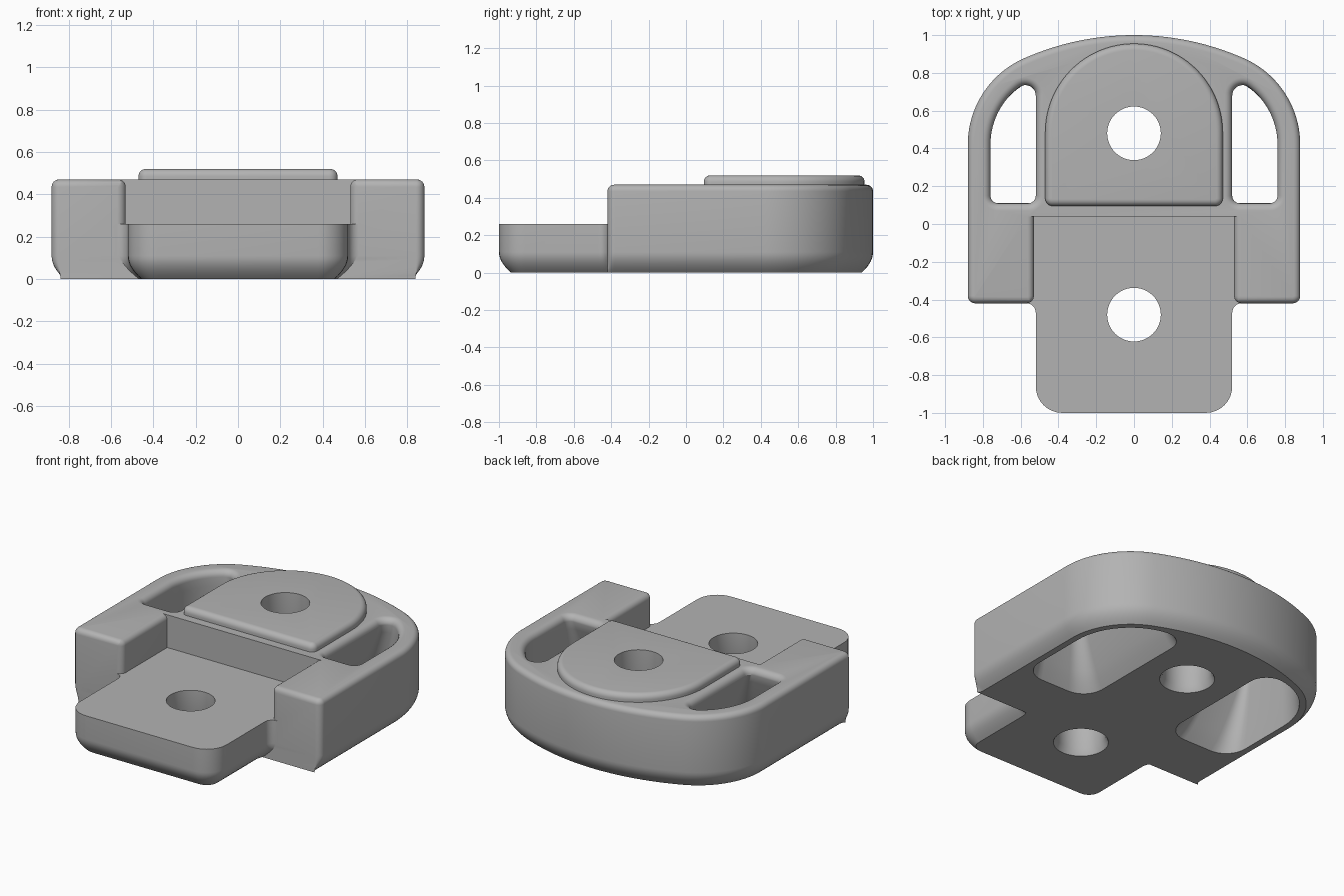
import bpy, bmesh, math
from mathutils import Vector

cube = bpy.data.objects.get("Cube")
if cube:
    bpy.data.objects.remove(cube, do_unlink=True)

grey = bpy.data.materials.new("mid_grey")
grey.use_nodes = True
colour = (0.45, 0.45, 0.45, 1)
grey.diffuse_color = colour
grey.node_tree.nodes["Principled BSDF"].inputs["Base Color"].default_value = colour


def arc(cx, cy, r, start, end, n=8):
    angles = [math.radians(start + (end - start) * i / n) for i in range(n + 1)]
    return [Vector((cx + r * math.cos(a), cy + r * math.sin(a))) for a in angles]


def mirrored(half):
    """Close a right-hand half outline across x = 0."""
    left = [Vector((-p.x, p.y)) for p in reversed(half) if p.x > 1e-4]
    return half + left


def offset(outline, d, only_side=False):
    """Move a counter-clockwise outline inwards by d."""
    result = []
    for i, p in enumerate(outline):
        a = (p - outline[i - 1]).normalized()
        b = (outline[(i + 1) % len(outline)] - p).normalized()
        na, nb = Vector((-a.y, a.x)), Vector((-b.y, b.x))
        q = p + (na + nb) * d / (1 + na.dot(nb))
        if only_side and p.y < -0.3:
            q.y = p.y
        result.append(q)
    return result


def loft(name, rings):
    """Solid through (z, outline) rings from bottom to top."""
    bm = bmesh.new()
    layers = [[bm.verts.new((p.x, p.y, z)) for p in pts] for z, pts in rings]
    n = len(layers[0])
    for low, high in zip(layers, layers[1:]):
        for i in range(n):
            j = (i + 1) % n
            bm.faces.new((low[i], low[j], high[j], high[i]))
    bm.faces.new(layers[0][::-1])
    bm.faces.new(layers[-1])
    bmesh.ops.recalc_face_normals(bm, faces=bm.faces)
    mesh = bpy.data.meshes.new(name)
    bm.to_mesh(mesh)
    bm.free()
    mesh.materials.append(grey)
    ob = bpy.data.objects.new(name, mesh)
    bpy.context.collection.objects.link(ob)
    return ob


def lower_round(outline, inset, height=0.11, only_side=False):
    steps = [i / 7 for i in range(8)]
    return [(height * t, offset(outline, inset * (1 - t) ** 2, only_side)) for t in steps]


def upper_round(outline, top, r):
    steps = [math.radians(15 * i) for i in range(7)]
    return [(top - r + r * math.sin(a), offset(outline, r * (1 - math.cos(a)))) for a in steps]


def combine(target, other, operation):
    mod = target.modifiers.new(operation, "BOOLEAN")
    mod.operation, mod.solver, mod.object = operation, "EXACT", other
    bpy.context.view_layer.objects.active = target
    bpy.ops.object.modifier_apply(modifier=mod.name)
    bpy.data.objects.remove(other, do_unlink=True)


# Main body: straight sides and a broad rounded back
join = math.degrees(math.atan2(0.86, 0.38))
side = arc(0.84, -0.38, 0.04, -90, 0) + arc(0.38, 0.42, 0.5, 0, join, 20)
side += arc(0, -0.44, 1.44, join, 90, 14)[1:]
body_outline = mirrored(side)
body = loft("bracket_body", lower_round(body_outline, 0.06, only_side=True)
            + upper_round(body_outline, 0.47, 0.035))

# Front tongue with rounded corners and small flares into the arms
half = arc(0.38, -0.86, 0.14, -90, 0) + arc(0.57, -0.47, 0.05, 180, 90)
half.append(Vector((0.57, -0.3)))
tongue_outline = mirrored(half)
tongue = loft("front_tongue", lower_round(tongue_outline, 0.065) + [(0.26, tongue_outline)])
combine(body, tongue, "UNION")

# Raised pad with a half-round back
half = arc(0.43, 0.135, 0.04, -90, 0) + arc(0, 0.485, 0.47, 0, 90, 24)
pad_outline = mirrored(half)
pad = loft("raised_pad", [(0.4, pad_outline)] + upper_round(pad_outline, 0.52, 0.035))
combine(body, pad, "UNION")

# Notch between the arms, flared to round their inner edges
half = [Vector((0.57, -0.6))] + arc(0.57, -0.38, 0.04, 270, 180) + [Vector((0.53, 0.04))]
notch_outline = mirrored(half)
rings = [(0.26, 0)] + [(0.435 + 0.035 * math.sin(a), 0.035 * (1 - math.cos(a)))
                       for a in (math.radians(15 * i) for i in range(7))] + [(0.7, 0.035)]
notch = loft("notch_cutter", [(z, [Vector((p.x * (1 + d / 0.53), p.y)) for p in notch_outline])
                              for z, d in rings])
combine(body, notch, "DIFFERENCE")


# Side slots, narrow on top and flared underneath
def slot_outline(x0, x1, y0, corner, tip):
    r = x1 - 0.38
    tx = x0 + tip
    ty = 0.42 + math.sqrt((r - tip) ** 2 - (tx - 0.38) ** 2)
    turn = math.degrees(math.atan2(ty - 0.42, tx - 0.38))
    return (arc(x0 + corner, y0 + corner, corner, 180, 270)
            + arc(x1 - corner, y0 + corner, corner, 270, 360)
            + arc(0.38, 0.42, r, 0, turn, 14)
            + arc(tx, ty, tip, turn, 180, 12)[1:])


upper = slot_outline(0.52, 0.76, 0.11, 0.04, 0.055)
lower = slot_outline(0.30, 0.78, -0.07, 0.14, 0.12)
flare = [(0.43 * i / 8, [a.lerp(b, (i / 8) ** 0.8) for a, b in zip(lower, upper)])
         for i in range(8)]
lip = [(0.43 + 0.04 * math.sin(a), offset(upper, -0.04 * (1 - math.cos(a))))
       for a in (math.radians(15 * i) for i in range(7))]
slot = [(-0.1, lower)] + flare + lip + [(0.7, lip[-1][1])]
for sign in (1, -1):
    rings = [(z, [Vector((sign * p.x, p.y)) for p in pts]) for z, pts in slot]
    combine(body, loft("slot_cutter", rings), "DIFFERENCE")

# Two bolt holes with a chamfer underneath
for y in (0.48, -0.48):
    rings = [(z, arc(0, y, r, 0, 360, 48)[:-1])
             for z, r in ((-0.1, 0.16), (0, 0.16), (0.04, 0.142), (0.7, 0.142))]
    combine(body, loft("hole_cutter", rings), "DIFFERENCE")

bpy.ops.object.select_all(action="DESELECT")
body.select_set(True)
bpy.context.view_layer.objects.active = body
bpy.ops.object.shade_smooth_by_angle(angle=math.radians(30))
